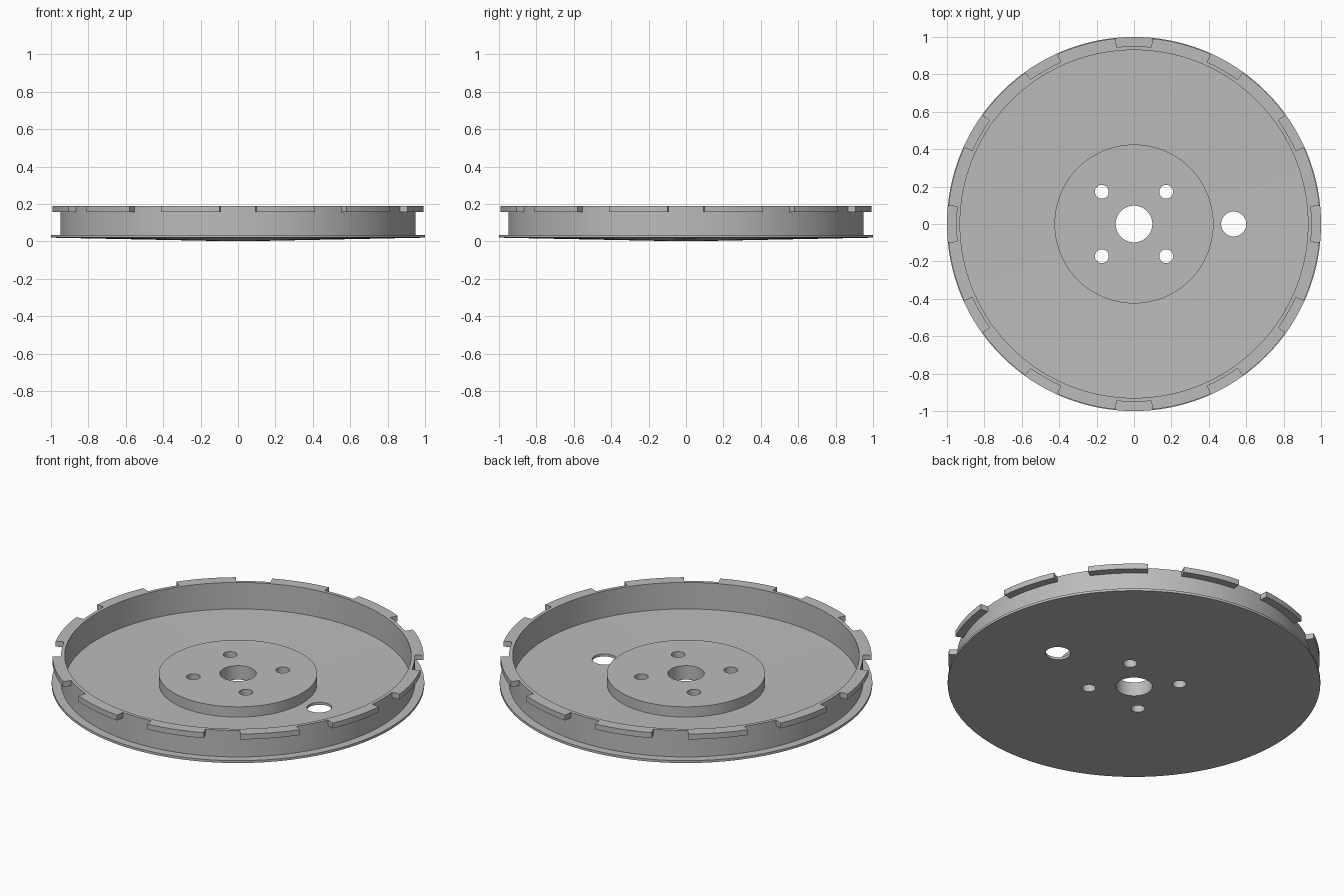
import bpy
import bmesh
from math import radians, cos, sin, tau
from mathutils import Matrix, Vector

cube = bpy.data.objects.get("Cube")
if cube:
    bpy.data.objects.remove(cube, do_unlink=True)

SEGMENTS = 192
STEP = tau / SEGMENTS

grey = bpy.data.materials.new("plain_grey")
grey.use_nodes = True
grey.diffuse_color = (0.5, 0.5, 0.5, 1)
grey.node_tree.nodes["Principled BSDF"].inputs["Base Color"].default_value = grey.diffuse_color


def finish(bm, name):
    bmesh.ops.recalc_face_normals(bm, faces=bm.faces)
    mesh = bpy.data.meshes.new(name)
    bm.to_mesh(mesh)
    bm.free()
    mesh.materials.append(grey)
    obj = bpy.data.objects.new(name, mesh)
    bpy.context.collection.objects.link(obj)
    return obj


def sweep(bm, profile, start, steps):
    """Sweep a closed (radius, height) profile around z; a full turn closes on itself."""
    full = steps == SEGMENTS
    rings = []
    for i in range(steps if full else steps + 1):
        a = start + i * STEP
        rings.append([bm.verts.new((r * cos(a), r * sin(a), z)) for r, z in profile])
    n = len(profile)
    for i in range(steps):
        a, b = rings[i], rings[(i + 1) % len(rings)]
        for j in range(n):
            k = (j + 1) % n
            bm.faces.new((a[j], a[k], b[k], b[j]))
    if not full:
        bm.faces.new(rings[0])
        bm.faces.new(rings[-1])


def smooth(obj):
    bpy.ops.object.select_all(action="DESELECT")
    obj.select_set(True)
    bpy.context.view_layer.objects.active = obj
    bpy.ops.object.shade_smooth_by_angle(angle=radians(30))


# Shallow dished plate with raised hub, upright wall and outer flange
bm = bmesh.new()
sweep(bm, [(0.098, 0.002), (1.0, 0.02), (1.0, 0.034), (0.95, 0.033), (0.95, 0.19),
           (0.93, 0.19), (0.93, 0.033), (0.425, 0.024), (0.425, 0.085), (0.098, 0.085)],
      0, SEGMENTS)
dish = finish(bm, "dish")

# Bolt holes through the hub and one larger hole through the floor
bm = bmesh.new()
holes = [(x, y, 0.037) for x in (-0.172, 0.172) for y in (-0.172, 0.172)]
holes.append((0.533, 0, 0.067))
for x, y, r in holes:
    bmesh.ops.create_cone(bm, cap_ends=True, segments=48, radius1=r, radius2=r, depth=0.4,
                          matrix=Matrix.Translation(Vector((x, y, 0.05))))
drill = finish(bm, "hole_cutter")
drill.hide_render = True
cut = dish.modifiers.new("holes", "BOOLEAN")
cut.operation = "DIFFERENCE"
cut.solver = "EXACT"
cut.object = drill
bpy.context.view_layer.objects.active = dish
bpy.ops.object.modifier_apply(modifier=cut.name)
bpy.data.objects.remove(drill, do_unlink=True)
smooth(dish)

# Ring of twelve curved tabs around the top of the wall
bm = bmesh.new()
for i in range(12):
    sweep(bm, [(0.95, 0.158), (0.996, 0.158), (0.996, 0.19), (0.95, 0.19)],
          i * tau / 12 + 3 * STEP, 10)
smooth(finish(bm, "rim_tabs"))
